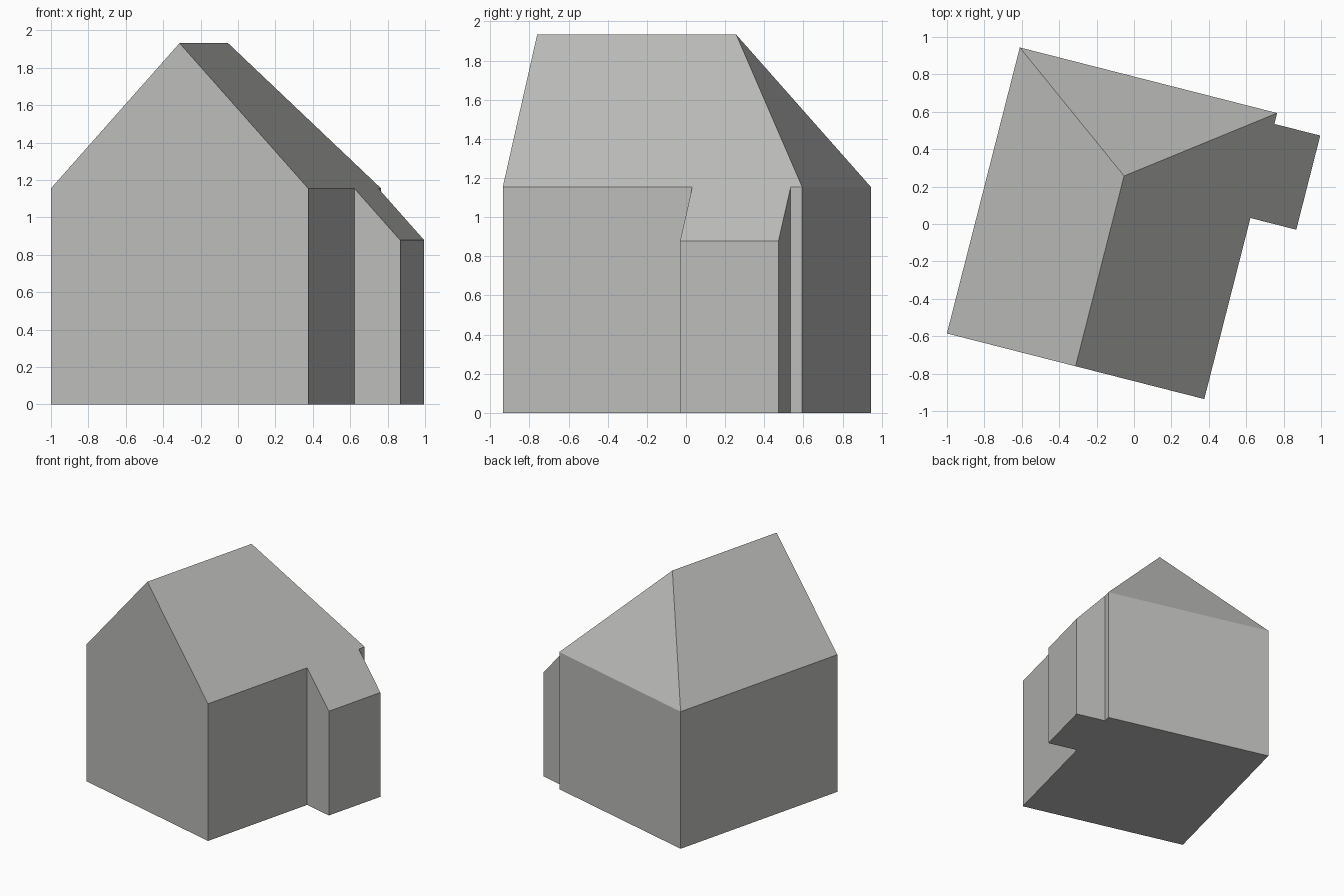
import bpy, bmesh, math
from mathutils import Matrix

if "Cube" in bpy.data.objects:
    bpy.data.objects.remove(bpy.data.objects["Cube"])

ANGLE = math.radians(-14.3)          # house is turned in plan
W, L = 0.71, 0.789                   # half width, half length
EAVE, RIDGE = 1.155, 1.932
RIDGE_END = 0.261                    # ridge stops here, hip begins
BAY_U, BAY_V0, BAY_V1 = 0.963, 0.21, 0.729
PLACE = Matrix.Translation((-0.1175, 0.004, 0)) @ Matrix.Rotation(ANGLE, 4, 'Z')


def roof_z(u):
    return RIDGE - (RIDGE - EAVE) * abs(u) / W


grey = bpy.data.materials.new("plain_grey")
grey.diffuse_color = (0.5, 0.5, 0.49, 1)
grey.use_nodes = True
grey.node_tree.nodes["Principled BSDF"].inputs["Base Color"].default_value = grey.diffuse_color


def shell(name, faces):
    bm = bmesh.new()
    for pts in faces:
        bm.faces.new([bm.verts.new(PLACE @ Matrix.Translation(p).translation) for p in pts])
    bmesh.ops.remove_doubles(bm, verts=bm.verts, dist=1e-4)
    me = bpy.data.meshes.new(name)
    bm.to_mesh(me)
    bm.free()
    me.materials.append(grey)
    ob = bpy.data.objects.new(name, me)
    bpy.context.collection.objects.link(ob)
    return ob


# Footprint with side bay, counter-clockwise from the front left corner
plan = [(-W, -L), (W, -L), (W, BAY_V0), (BAY_U, BAY_V0),
        (BAY_U, BAY_V1), (W, BAY_V1), (W, L), (-W, L)]
floor = [(u, v, 0) for u, v in plan]
eave = [(u, v, roof_z(u)) for u, v in plan]
ridge_front = (0, -L, RIDGE)
ridge_back = (0, RIDGE_END, RIDGE)

# Walls: each follows the eave line, the front one rises to a gable
walls = [floor[::-1]]
for i in range(len(plan)):
    j = (i + 1) % len(plan)
    gable = [ridge_front] if i == 0 else []
    walls.append([floor[i], floor[j], eave[j]] + gable + [eave[i]])
shell("walls", walls)

# Roof: left slope, back hip, right slope running down over the bay
shell("roof", [
    [eave[0], ridge_front, ridge_back, eave[7]],
    [eave[6], eave[7], ridge_back],
    [ridge_front] + eave[1:7] + [ridge_back],
])
